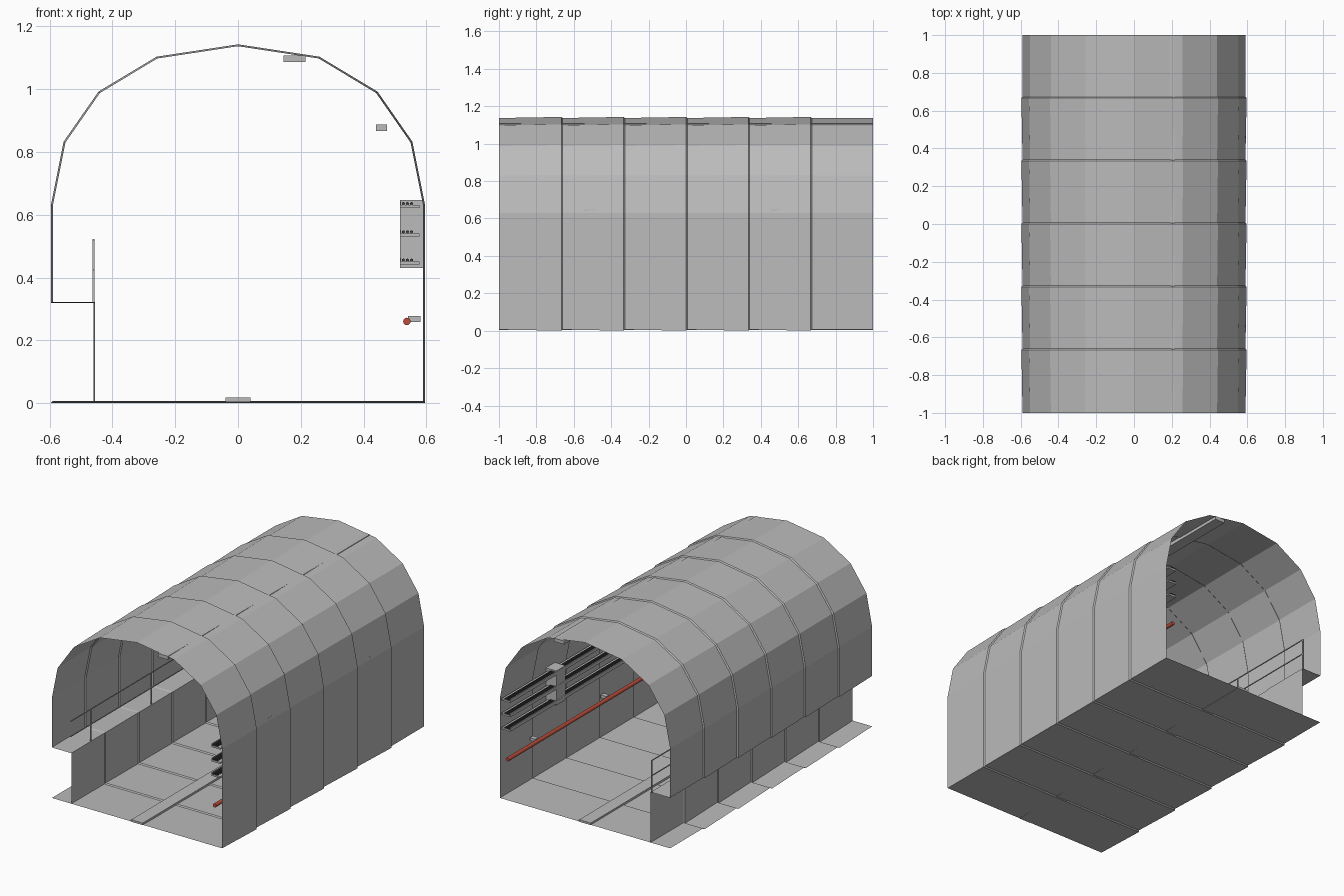
import bpy, bmesh, math
from mathutils import Matrix

if "Cube" in bpy.data.objects:
    bpy.data.objects.remove(bpy.data.objects["Cube"])


def material(name, rgb):
    m = bpy.data.materials.new(name)
    m.diffuse_color = (*rgb, 1)
    m.use_nodes = True
    m.node_tree.nodes["Principled BSDF"].inputs["Base Color"].default_value = m.diffuse_color
    return m


GREY = material("concrete_grey", (0.5, 0.5, 0.5))
DARK = material("cable_dark", (0.05, 0.05, 0.05))
RED = material("pipe_red", (0.5, 0.075, 0.045))


def finish(name, bm, mat):
    mesh = bpy.data.meshes.new(name)
    bm.to_mesh(mesh)
    bm.free()
    mesh.materials.append(mat)
    ob = bpy.data.objects.new(name, mesh)
    bpy.context.collection.objects.link(ob)
    return ob


def box(name, x, y, z, mat=GREY):
    """Box from (min, max) ranges on each axis."""
    bm = bmesh.new()
    size = [r[1] - r[0] for r in (x, y, z)]
    mid = [(r[1] + r[0]) / 2 for r in (x, y, z)]
    bmesh.ops.create_cube(bm, size=1, matrix=Matrix.Translation(mid) @ Matrix.Diagonal((*size, 1)))
    return finish(name, bm, mat)


def rod(name, x, z, r, sides, mat):
    """Round bar running the full length of the tunnel."""
    bm = bmesh.new()
    bmesh.ops.create_cone(bm, cap_ends=True, segments=sides, radius1=r, radius2=r, depth=2,
                          matrix=Matrix.Translation((0, 0, z)) @ Matrix.Translation((x, 0, 0))
                          @ Matrix.Rotation(math.pi / 2, 4, 'X'))
    return finish(name, bm, mat)


# Tunnel shell: cross-section with a walkway ledge and a floor flange on the left
FLOOR = 0.006
arch = [(0.59, 0.63), (0.55, 0.83), (0.44, 0.988), (0.257, 1.098), (0, 1.137)]
profile = [(-0.59, FLOOR), (-0.455, FLOOR), (0.59, FLOOR)] + arch
profile += [(-x, z) for x, z in reversed(arch[:-1])]
profile += [(-0.59, 0.322), (-0.455, 0.322), (-0.455, FLOOR)]

# Each segment flares slightly, then steps back to the next one
seg = 2 / 6
stations = [(-1, 1.0)]
for i in range(1, 6):
    y = -1 + i * seg
    stations += [(y, 1.0105), (y + 0.007, 1.0)]
stations.append((1, 1.0))

bm = bmesh.new()
rings = []
for y, s in stations:
    ring = [bm.verts.new((x * s, y, 0.571 + (z - 0.571) * s)) for x, z in profile]
    rings.append(ring)
for a, b in zip(rings, rings[1:]):
    for j in range(len(profile) - 1):
        bm.faces.new((a[j], a[j + 1], b[j + 1], b[j]))
bmesh.ops.remove_doubles(bm, verts=bm.verts, dist=0.0001)
finish("tunnel_shell", bm, GREY)

# Centre strip on the floor and long strip under the roof
box("floor_strip", (-0.04, 0.04), (-1, 1), (0.004, 0.017))
box("roof_strip", (0.145, 0.215), (-1, 1), (1.086, 1.108))

# Small wall lamps
for y in (-0.5, 0.5):
    box("wall_lamp", (0.44, 0.475), (y - 0.05, y + 0.05), (0.867, 0.887))

# Walkway railing
for z in (0.425, 0.52):
    box("railing_bar", (-0.463, -0.458), (-1, 1), (z - 0.0025, z + 0.0025))
for y in (-0.8, -0.2, 0.4, 0.997):
    box("railing_post", (-0.464, -0.457), (y - 0.0035, y + 0.0035), (0.318, 0.522))

# Cable trays with a lip and cables
for z in (0.626, 0.536, 0.446):
    box("cable_tray", (0.518, 0.578), (-1, 1), (z - 0.005, z + 0.005))
    box("tray_lip", (0.516, 0.520), (-1, 1), (z - 0.005, z + 0.016))
    for x in (0.527, 0.540, 0.553):
        rod("tray_cable", x, z + 0.0095, 0.005, 8, DARK)
for y in (-0.5, 0.5):
    box("tray_bracket", (0.517, 0.59), (y - 0.045, y + 0.045), (0.43, 0.647))

# Red pipe on wall brackets
pipe = rod("red_pipe", 0.538, 0.26, 0.012, 12, RED)
for y in (-0.7, 0.0, 0.7):
    box("pipe_bracket", (0.542, 0.582), (y - 0.015, y + 0.015), (0.259, 0.277))
